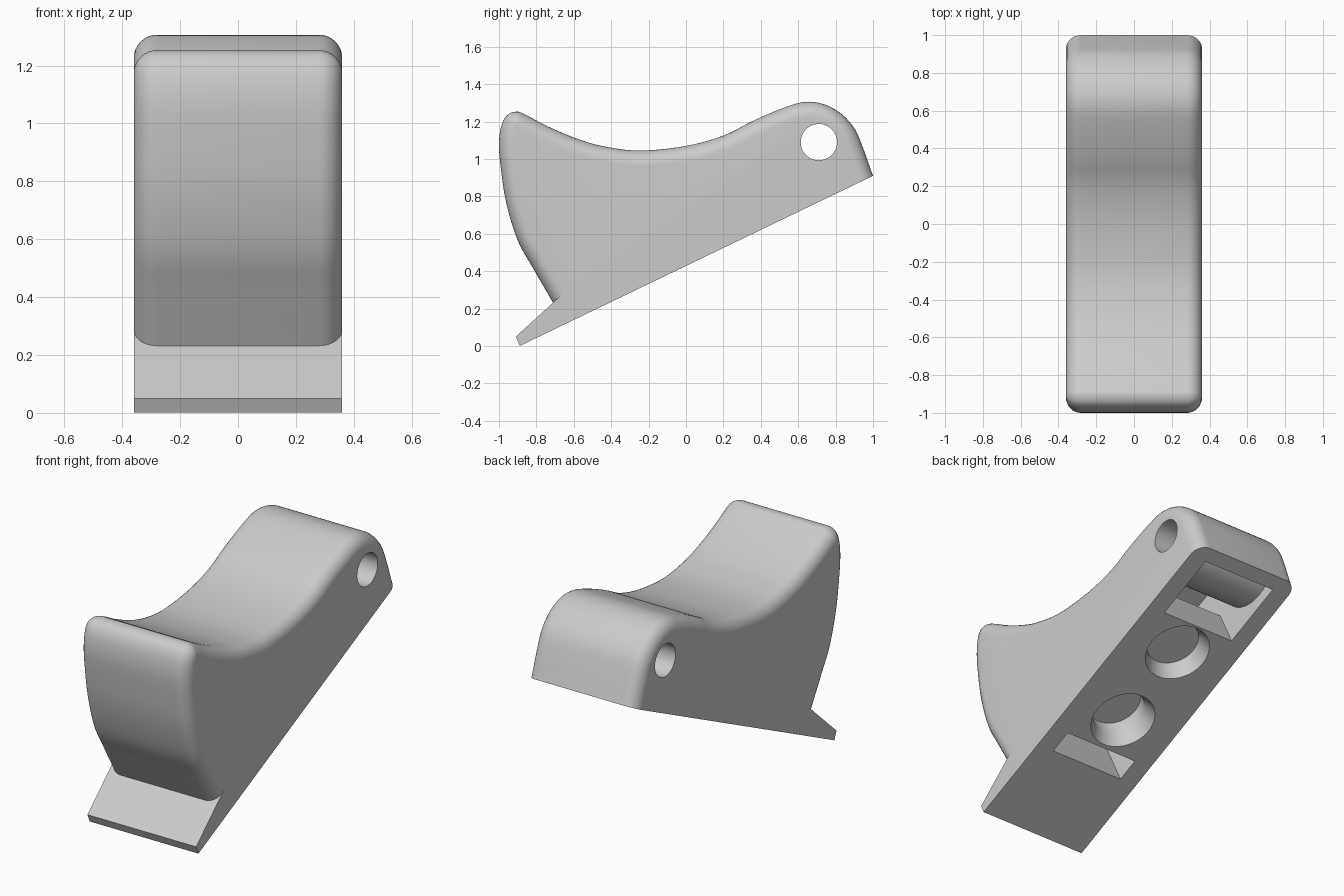
import bpy, bmesh, math
from mathutils import Vector

if "Cube" in bpy.data.objects:
    bpy.data.objects.remove(bpy.data.objects["Cube"], do_unlink=True)

HALF, FILLET = 0.36, 0.08
TIP = Vector((0, -0.89, 0))                     # lowest front edge
ALONG = Vector((0, 1.89, 0.91)).normalized()    # runs up the sloping base
INTO = Vector((0, -ALONG.z, ALONG.y))           # from the base into the body
PIN_T, PIN_D = 1.915, 0.288                     # cross hole, in base coordinates


def on_base(x, t, d):
    return TIP + ALONG * t + INTO * d + Vector((x, 0, 0))


def loft(name, rings):
    """Closed solid through a row of rings with equal point counts."""
    bm = bmesh.new()
    loops = [[bm.verts.new(p) for p in ring] for ring in rings]
    n = len(loops[0])
    for a, b in zip(loops, loops[1:]):
        for i in range(n):
            j = (i + 1) % n
            bm.faces.new((a[i], a[j], b[j], b[i]))
    bm.faces.new(loops[0])
    bm.faces.new(loops[-1])
    bmesh.ops.recalc_face_normals(bm, faces=bm.faces)
    mesh = bpy.data.meshes.new(name)
    bm.to_mesh(mesh)
    bm.free()
    obj = bpy.data.objects.new(name, mesh)
    bpy.context.scene.collection.objects.link(obj)
    return obj


def prism(name, outline, half):
    """Extrude base-coordinate (t, d) points sideways."""
    return loft(name, [[on_base(x, t, d) for t, d in outline] for x in (-half, half)])


def circle(t, d, r, n=64):
    return [(t + r * math.cos(math.tau * i / n), d + r * math.sin(math.tau * i / n))
            for i in range(n)]


def combine(target, tool, operation="DIFFERENCE"):
    """Boolean two solids, keep the result and drop the tool."""
    mod = target.modifiers.new("combine", "BOOLEAN")
    mod.operation, mod.object, mod.solver = operation, tool, "EXACT"
    graph = bpy.context.evaluated_depsgraph_get()
    graph.update()
    mesh = bpy.data.meshes.new_from_object(target.evaluated_get(graph))
    target.modifiers.clear()
    target.data = mesh
    bpy.data.objects.remove(tool, do_unlink=True)


def spline(points, steps=5):
    """Smooth curve through the points."""
    pts = [Vector(p) for p in points]
    pts = [2 * pts[0] - pts[1]] + pts + [2 * pts[-1] - pts[-2]]
    out = []
    for a, b, c, d in zip(pts, pts[1:], pts[2:], pts[3:]):
        for i in range(steps):
            u = i / steps
            out.append(0.5 * (2 * b + (c - a) * u + (2 * a - 5 * b + 4 * c - d) * u * u
                              + (3 * b - a - 3 * c + d) * u ** 3))
    return out + [pts[-2]]


def inset(curve, amount):
    """Shift the curve towards the inside, which lies on its right."""
    out = []
    for i, p in enumerate(curve):
        way = (curve[min(i + 1, len(curve) - 1)] - curve[max(i - 1, 0)]).normalized()
        out.append(p + Vector((way.y, -way.x)) * amount)
    return out


# Saddle-shaped body with rounded side edges
saddle = spline([
    (-0.55, -0.05), (-0.71, 0.23), (-0.82, 0.42), (-0.9, 0.565), (-0.96, 0.76),
    (-0.99, 0.95), (-1, 1.08), (-0.987, 1.18), (-0.953, 1.237), (-0.905, 1.253),
    (-0.86, 1.238), (-0.75, 1.18), (-0.6, 1.115), (-0.45, 1.07), (-0.25, 1.045),
    (0, 1.07), (0.2, 1.125), (0.35, 1.2), (0.5, 1.265), (0.62, 1.303), (0.72, 1.298),
    (0.82, 1.25), (0.9, 1.165), (0.95, 1.05), (1, 0.91), (1.08, 0.7)])
rings = []
for k in range(-8, 9):
    angle = math.radians(abs(k) * 90 / 8)
    sides = (-1, 1) if k == 0 else (math.copysign(1, k),)
    for side in sides:
        x = side * (HALF - FILLET + FILLET * math.sin(angle))
        rings.append([(x, p.x, p.y) for p in inset(saddle, FILLET * (1 - math.cos(angle)))])
body = loft("strap_saddle_body", rings)

# Wedge tongue at the front
tongue = [(-0.87, -0.04), (-0.91, 0.05), (-0.62, 0.315), (-0.5, 0.1)]
combine(body, loft("tongue", [[(x, y, z) for y, z in tongue] for x in (-HALF, HALF)]), "UNION")

# Flat sloping base
combine(body, prism("base_trim", [(-1, 0), (3, 0), (3, -1), (-1, -1)], 1))

# Strap channel: two slots joined inside, kept clear of the cross hole boss
channel = prism("strap_channel", [
    (0.53, -0.05), (0.67, -0.05), (0.67, 0.23), (1.61, 0.23), (1.61, -0.05),
    (2.01, -0.05), (2.01, 0.445), (0.53, 0.445)], 0.247)
combine(channel, prism("boss", circle(PIN_T, PIN_D, 0.22), 0.5))
combine(body, channel)

# Cross hole
combine(body, prism("cross_hole", circle(PIN_T, PIN_D, 0.097), 0.5))

# Tapered round recesses in the base
for t, depth in ((0.88, 0.17), (1.41, 0.1)):
    steps = [(-0.04, 0.2055), (0.08, 0.153), (depth, 0.153)]
    combine(body, loft("recess", [[on_base(x, t + s, d) for x, s in circle(0, 0, r)]
                                  for d, r in steps]))

# Plain grey finish
grey = bpy.data.materials.new("light_grey")
grey.use_nodes = True
colour = (0.6, 0.6, 0.6, 1)
grey.diffuse_color = colour
grey.node_tree.nodes["Principled BSDF"].inputs["Base Color"].default_value = colour
body.data.materials.clear()
body.data.materials.append(grey)
for face in body.data.polygons:
    face.material_index = 0

bpy.ops.object.select_all(action="DESELECT")
body.select_set(True)
bpy.context.view_layer.objects.active = body
bpy.ops.object.shade_smooth_by_angle(angle=math.radians(30))
